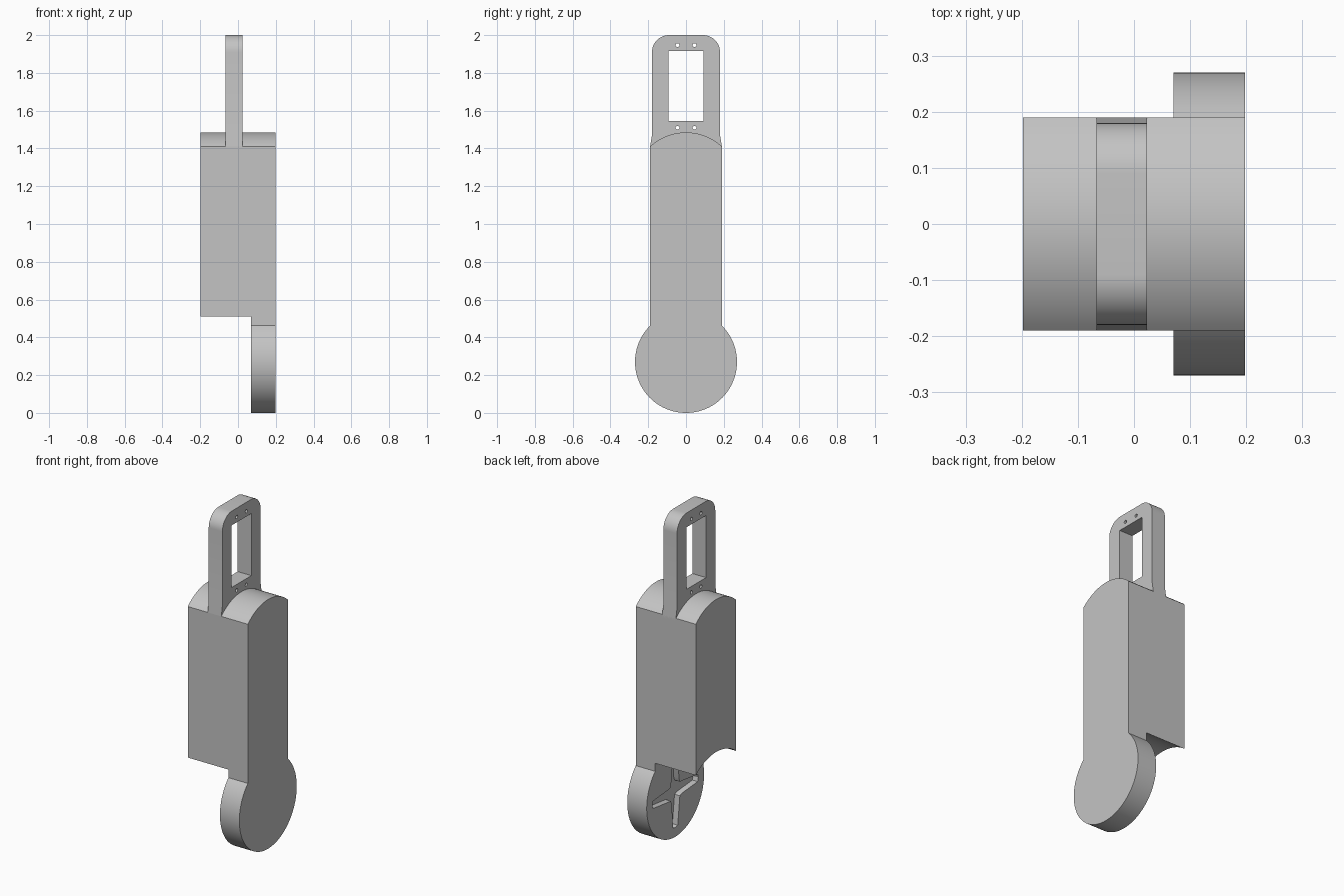
import bpy
import bmesh
from math import sin, cos, asin, acos, pi, radians

cube = bpy.data.objects.get("Cube")
if cube:
    bpy.data.objects.remove(cube)

# Single material
grey = bpy.data.materials.new("light grey")
grey.use_nodes = True
colour = (0.55, 0.55, 0.55, 1)
grey.diffuse_color = colour
grey.node_tree.nodes["Principled BSDF"].inputs["Base Color"].default_value = colour


def arc(cy, cz, r, start, end, n=32):
    """Points of an arc in the side (y, z) plane."""
    angles = [start + (end - start) * i / n for i in range(n + 1)]
    return [(cy + r * cos(a), cz + r * sin(a)) for a in angles]


def slab(name, outline, x0, x1):
    """Extrude a side outline from x0 to x1."""
    bm = bmesh.new()
    face = bm.faces.new([bm.verts.new((x0, y, z)) for y, z in outline])
    side = bmesh.ops.extrude_face_region(bm, geom=[face])
    new = [v for v in side["geom"] if isinstance(v, bmesh.types.BMVert)]
    bmesh.ops.translate(bm, verts=new, vec=(x1 - x0, 0, 0))
    bmesh.ops.recalc_face_normals(bm, faces=bm.faces)
    mesh = bpy.data.meshes.new(name)
    bm.to_mesh(mesh)
    bm.free()
    mesh.materials.append(grey)
    obj = bpy.data.objects.new(name, mesh)
    bpy.context.collection.objects.link(obj)
    return obj


def activate(obj):
    bpy.ops.object.select_all(action='DESELECT')
    obj.select_set(True)
    bpy.context.view_layer.objects.active = obj


def cut(obj, outline, x0, x1):
    """Remove an extruded outline from a part."""
    cutter = slab("cutter", outline, x0, x1)
    cutter.hide_render = True
    mod = obj.modifiers.new("cut", 'BOOLEAN')
    mod.operation, mod.solver, mod.object = 'DIFFERENCE', 'EXACT', cutter
    activate(obj)
    bpy.ops.object.modifier_apply(modifier=mod.name)
    bpy.data.objects.remove(cutter)


half_x, half_y, inner_x = 0.198, 0.19, 0.07
disc_z = disc_r = 0.27

# Domed top shared by the body and the arm
dome_r, dome_z = 0.278, 1.207
a = acos(half_y / dome_r)
dome = arc(0, dome_z, dome_r, a, pi - a)

# Main body with a concave underside that clears the disc
b = acos(half_y / 0.306)
body = slab("body", dome + arc(0, disc_z, 0.306, pi - b, b), -half_x, inner_x)

# Arm ending in a round disc
c = acos(half_y / disc_r)
arm = slab("disc_arm", dome + arc(0, disc_z, disc_r, pi - c, 2 * pi + c, 72),
           inner_x, half_x)

# Cross-shaped recess in the inner face of the disc, arms tapering outward
quarter = [(0.21, -0.022), (0.216, 0), (0.21, 0.022), (0.065, 0.034), (0.042, 0.042)]
cross = []
for k in range(4):
    t = k * pi / 2
    cross += [(y * cos(t) - z * sin(t), disc_z + y * sin(t) + z * cos(t))
              for y, z in quarter]
cut(arm, cross, inner_x - 0.05, inner_x + 0.035)

# Handle plate with rounded top corners and a flared foot
corner = 0.09
hy = 0.18
outline = [(-half_y, 1.39), (half_y, 1.39), (half_y, 1.41), (hy, 1.47)]
outline += arc(hy - corner, 2 - corner, corner, 0, pi / 2, 12)
outline += arc(corner - hy, 2 - corner, corner, pi / 2, pi, 12)
outline += [(-hy, 1.47), (-half_y, 1.41)]
handle = slab("handle", outline, -0.067, 0.023)

# Handle window and four screw holes
w = 0.093
cut(handle, [(-w, 1.545), (w, 1.545), (w, 1.915), (-w, 1.915)], -0.2, 0.2)
for z in (1.51, 1.947):
    for y in (-0.045, 0.045):
        cut(handle, arc(y, z, 0.01, 0, 2 * pi * 15 / 16, 15), -0.2, 0.2)

for part in (body, arm, handle):
    activate(part)
    bpy.ops.object.shade_smooth_by_angle(angle=radians(30))
